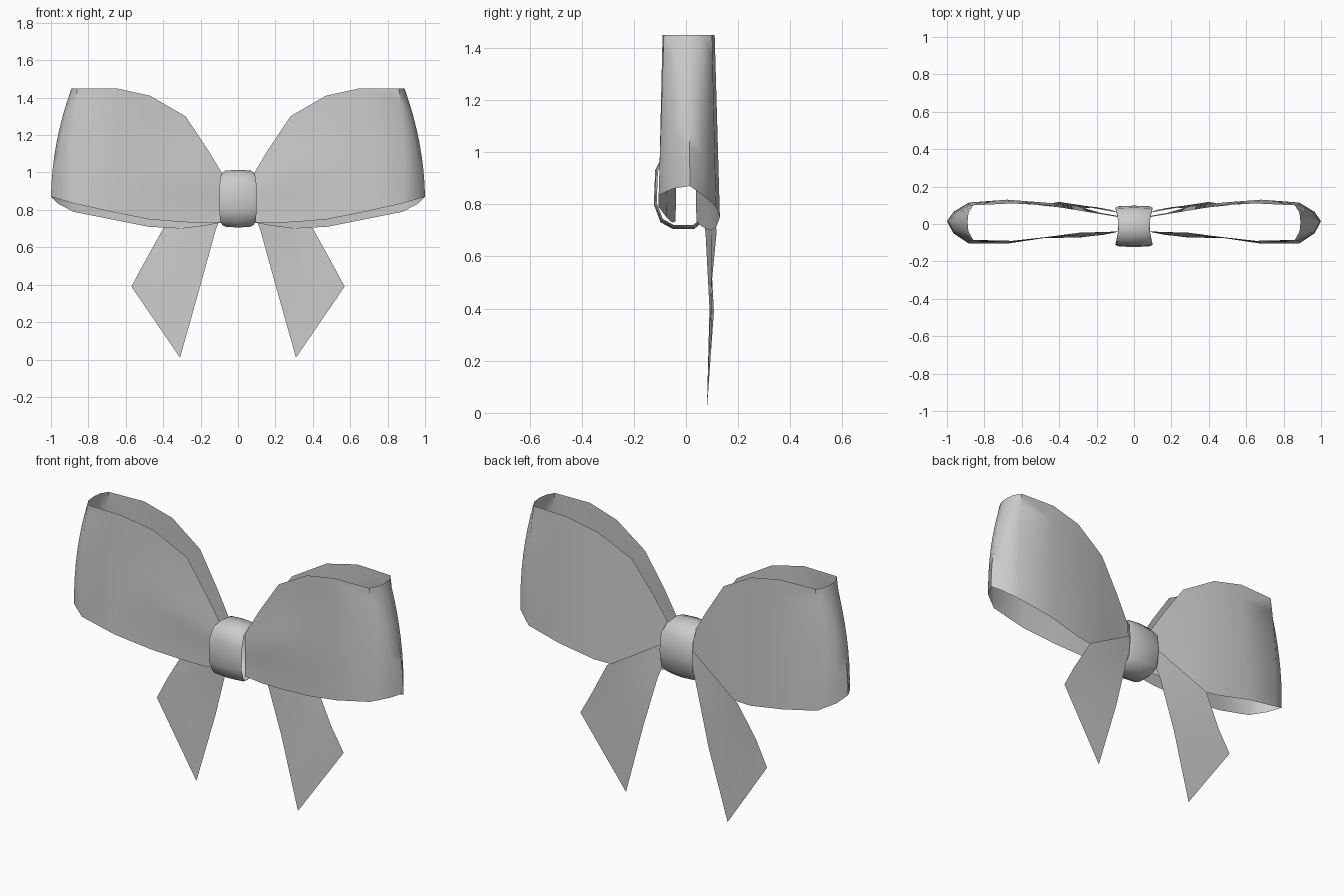
import bpy, bmesh, math

if "Cube" in bpy.data.objects:
    bpy.data.objects.remove(bpy.data.objects["Cube"])


def finish(name, verts, faces, angle=50):
    mesh = bpy.data.meshes.new(name)
    mesh.from_pydata(verts, [], faces)
    bm = bmesh.new()
    bm.from_mesh(mesh)
    bmesh.ops.recalc_face_normals(bm, faces=bm.faces)
    bm.to_mesh(mesh)
    bm.free()
    ob = bpy.data.objects.new(name, mesh)
    bpy.context.collection.objects.link(ob)
    bpy.ops.object.select_all(action='DESELECT')
    bpy.context.view_layer.objects.active = ob
    ob.select_set(True)
    bpy.ops.object.shade_smooth_by_angle(angle=math.radians(angle))
    return ob


def grid_faces(cols, rows, closed=False):
    last = cols if closed else cols - 1
    return [(i * rows + j, ((i + 1) % cols) * rows + j,
             ((i + 1) % cols) * rows + j + 1, i * rows + j + 1)
            for i in range(last) for j in range(rows - 1)]


def ribbon(name, edge_a, edge_b, rows, side, shape=None):
    # sheet stretched between two edge curves, mirrored by side
    verts = []
    for a, b in zip(edge_a, edge_b):
        for j in range(rows):
            t = j / (rows - 1)
            p = [u + (v - u) * t for u, v in zip(a, b)]
            if shape:
                p = shape(p, t)
            verts.append((p[0] * side, p[1], p[2]))
    return finish(name, verts, grid_faces(len(edge_a), rows))


# Loop edges run from the knot along the front, round the end, back to the knot
loop_top = [(.07, -.035, .97), (.16, -.04, 1.12), (.28, -.045, 1.30), (.47, -.07, 1.41),
            (.65, -.09, 1.45), (.86, -.085, 1.45), (.885, -.04, 1.45), (.89, .01, 1.45),
            (.885, .06, 1.45), (.86, .10, 1.45), (.65, .11, 1.45), (.47, .10, 1.41),
            (.28, .07, 1.30), (.16, .05, 1.12), (.07, .035, .97)]
loop_bottom = [(.07, -.04, .735), (.18, -.05, .73), (.30, -.06, .735), (.48, -.075, .75),
               (.68, -.105, .79), (.88, -.105, .835), (.965, -.05, .86), (1.0, .015, .87),
               (.965, .065, .835), (.88, .115, .79), (.68, .13, .75), (.48, .115, .71),
               (.30, .095, .70), (.18, .06, .715), (.07, .04, .735)]


def loop_shape(p, t):
    x, y, z = p
    x += .1 * t * (1 - t) * max(0, min(1, (x - .8) / .1))
    # soft gather beside the knot on the front
    if y < 0:
        d = ((x - .25) / .13) ** 2 + ((z - .98) / .12) ** 2
        y -= .022 * math.exp(-d)
    return [x, y, z]


# Tail edges from the knot down to the slanted end
tail_outer = [(.08, .06, .89), (.40, .118, .70), (.50, .10, .52), (.57, .107, .39)]
tail_inner = [(.08, .06, .80), (.12, .075, .69), (.20, .09, .40), (.31, .08, .01)]

for side, label in ((1, "right"), (-1, "left")):
    ribbon("loop_" + label, loop_top, loop_bottom, 9, side, loop_shape)
    ribbon("tail_" + label, tail_outer, tail_inner, 3, side)

# Knot band wrapped round the middle
section = [(-.115, .93), (-.12, .80), (-.095, .735), (-.05, .71), (.03, .71), (.08, .75),
           (.095, .85), (.085, .95), (.04, 1.0), (-.03, 1.01), (-.085, .99)]
profile = [(-1, .93), (-.8, 1), (0, 1.03), (.8, 1), (1, .93)]
knot = []
for y, z in section:
    half = .083 + .017 * min(1, (abs(y + .01) / .1) ** 2)
    for u, s in profile:
        knot.append((u * half, -.01 + (y + .01) * s, .86 + (z - .86) * s))
finish("knot", knot, grid_faces(len(section), len(profile), True), 60)
